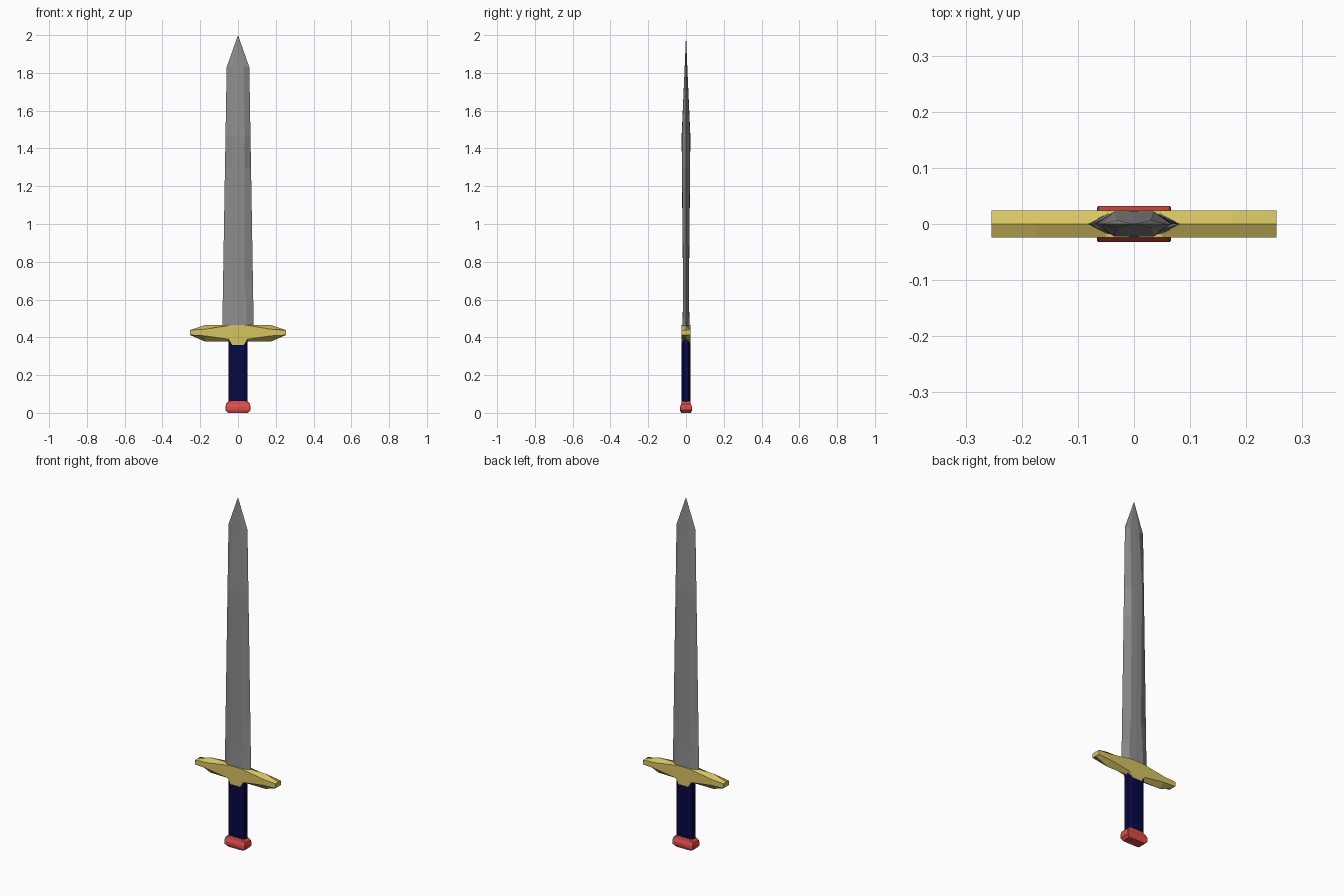
import bpy, bmesh

if "Cube" in bpy.data.objects:
    bpy.data.objects.remove(bpy.data.objects["Cube"])


def material(name, rgb):
    m = bpy.data.materials.new(name)
    m.diffuse_color = (*rgb, 1)
    m.use_nodes = True
    m.node_tree.nodes["Principled BSDF"].inputs["Base Color"].default_value = m.diffuse_color
    return m


def loft(name, rings, mat):
    """Skin a closed solid through rings of equal point count."""
    bm = bmesh.new()
    loops = [[bm.verts.new(p) for p in ring] for ring in rings]
    n = len(loops[0])
    for a, b in zip(loops, loops[1:]):
        for i in range(n):
            j = (i + 1) % n
            bm.faces.new((a[i], a[j], b[j], b[i]))
    bm.faces.new(loops[0])
    bm.faces.new(loops[-1])
    bmesh.ops.remove_doubles(bm, verts=bm.verts, dist=0.0002)
    bmesh.ops.recalc_face_normals(bm, faces=bm.faces)
    me = bpy.data.meshes.new(name)
    bm.to_mesh(me)
    bm.free()
    me.materials.append(mat)
    ob = bpy.data.objects.new(name, me)
    bpy.context.collection.objects.link(ob)
    return ob


steel = material("steel grey", (0.27, 0.27, 0.27))
gold = material("gold yellow", (0.67, 0.55, 0.12))
navy = material("navy blue", (0.002, 0.002, 0.06))
red = material("red", (0.72, 0.075, 0.065))


# Blade: bevelled section (half width, flat half width, half thickness) by height
def blade_ring(z, w, f, t):
    return [(w, 0, z), (f, t * 0.95, z), (0, t, z), (-f, t * 0.95, z),
            (-w, 0, z), (-f, -t * 0.95, z), (0, -t, z), (f, -t * 0.95, z)]


loft("blade", [blade_ring(*s) for s in (
    (0.43, 0.084, 0.046, 0.020), (0.58, 0.081, 0.044, 0.016),
    (0.70, 0.079, 0.034, 0.016), (1.30, 0.069, 0.034, 0.022),
    (1.47, 0.066, 0.036, 0.023), (1.83, 0.060, 0.030, 0.007),
    (2.00, 0.0, 0.0, 0.0))], steel)


# Crossguard: section with ridges above and below, mirrored along x
def guard_ring(x, top, side_top, side_low, low):
    y = 0.024
    return [(x, 0, top), (x, y, side_top), (x, y, side_low),
            (x, 0, low), (x, -y, side_low), (x, -y, side_top)]


half = [(0.254, 0.438, 0.438, 0.412, 0.412), (0.175, 0.465, 0.443, 0.408, 0.378),
        (0.05, 0.465, 0.463, 0.390, 0.378), (0.03, 0.465, 0.465, 0.360, 0.360)]
sections = [(-s[0], *s[1:]) for s in half] + half[::-1]
loft("crossguard", [guard_ring(*s) for s in sections], gold)


# Grip and pommel: rectangles with cut corners
def oct_ring(z, x, y, cx, cy):
    return [(x, -y + cy, z), (x, y - cy, z), (x - cx, y, z), (-x + cx, y, z),
            (-x, y - cy, z), (-x, -y + cy, z), (-x + cx, -y, z), (x - cx, -y, z)]


loft("grip", [oct_ring(z, 0.051, 0.0225, 0.018, 0.010) for z in (0.04, 0.385)], navy)
loft("pommel", [oct_ring(*s) for s in (
    (0.0, 0.052, 0.026, 0.008, 0.004), (0.014, 0.065, 0.032, 0.002, 0.002),
    (0.030, 0.066, 0.032, 0.002, 0.002), (0.048, 0.064, 0.025, 0.002, 0.002),
    (0.063, 0.048, 0.023, 0.008, 0.004))], red)
